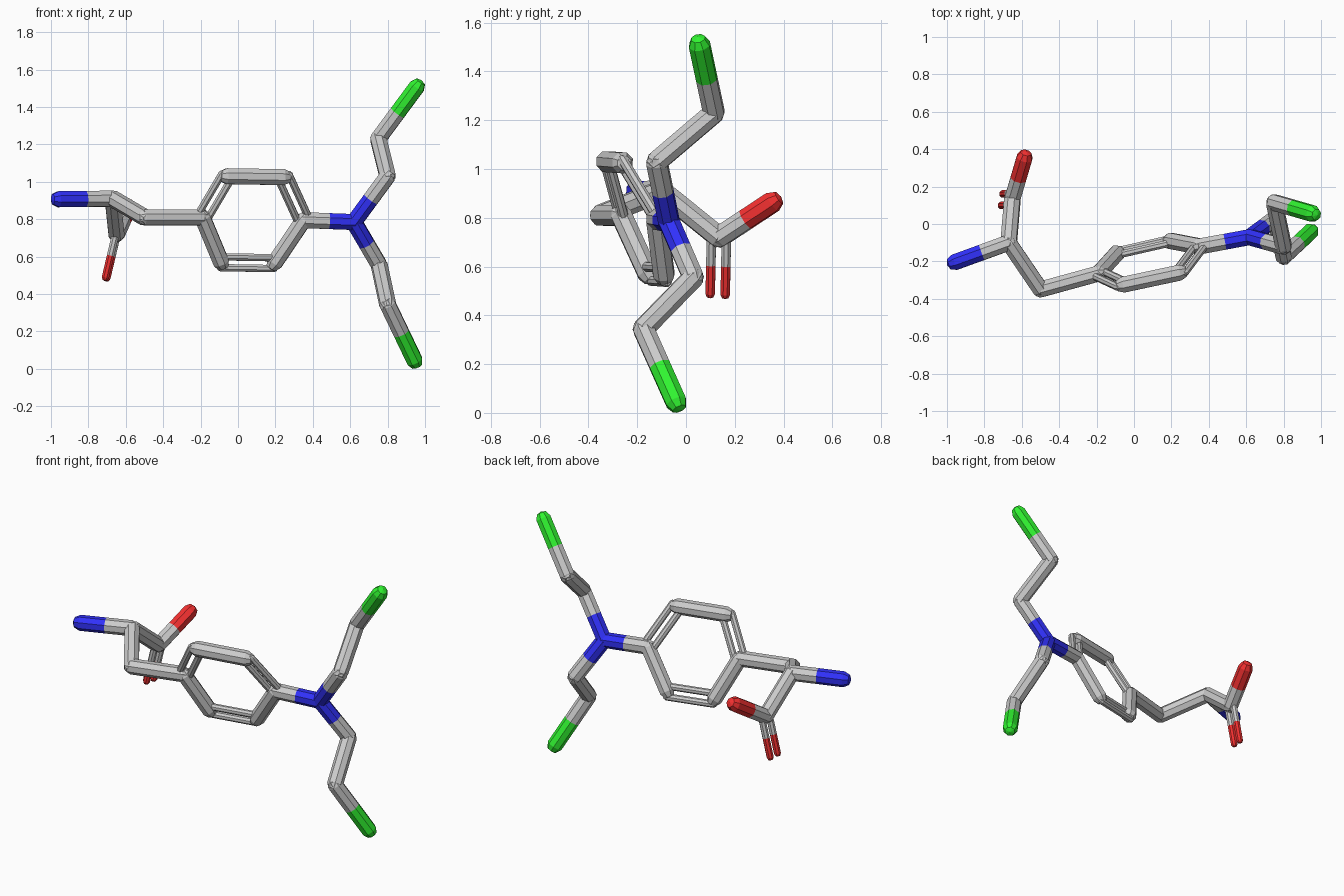
import bpy, bmesh, math
from mathutils import Vector

if "Cube" in bpy.data.objects:
    bpy.data.objects.remove(bpy.data.objects["Cube"])

R, THIN, GAP, SIDES = 0.046, 0.021, 0.031, 8
COLORS = {"N": (0.03, 0.03, 0.95, 1), "O": (0.9, 0.03, 0.03, 1), "Cl": (0.03, 0.9, 0.03, 1)}

# joints of the stick model: name -> (element, position)
ATOMS = {
    "amine_nitrogen": ("N", (-0.96, -0.205, 0.907)),
    "alpha_carbon": ("C", (-0.67, -0.10, 0.91)),
    "acid_carbon": ("C", (-0.65, 0.135, 0.72)),
    "acid_hydroxyl": ("O", (-0.585, 0.355, 0.865)),
    "acid_oxygen": ("O", (-0.705, 0.13, 0.487)),
    "link_carbon": ("C", (-0.50, -0.35, 0.81)),
    "ring_left": ("C", (-0.19, -0.265, 0.81)),
    "ring_top_left": ("C", (-0.06, -0.325, 1.03)),
    "ring_top_right": ("C", (0.245, -0.26, 1.025)),
    "ring_right": ("C", (0.35, -0.12, 0.795)),
    "ring_bottom_right": ("C", (0.195, -0.09, 0.565)),
    "ring_bottom_left": ("C", (-0.09, -0.155, 0.57)),
    "hub_nitrogen": ("N", (0.62, -0.07, 0.785)),
    "upper_arm_inner": ("C", (0.80, -0.12, 1.03)),
    "upper_arm_outer": ("C", (0.75, 0.115, 1.23)),
    "upper_arm_tip": ("Cl", (0.957, 0.055, 1.51)),
    "lower_arm_inner": ("C", (0.755, 0.03, 0.555)),
    "lower_arm_outer": ("C", (0.80, -0.175, 0.345)),
    "lower_arm_tip": ("Cl", (0.945, -0.04, 0.043)),
}
CHAINS = [
    "amine_nitrogen alpha_carbon acid_carbon acid_hydroxyl",
    "alpha_carbon link_carbon ring_left ring_bottom_left",
    "ring_top_left ring_top_right",
    "ring_bottom_right ring_right hub_nitrogen",
    "hub_nitrogen upper_arm_inner upper_arm_outer upper_arm_tip",
    "hub_nitrogen lower_arm_inner lower_arm_outer lower_arm_tip",
]
# double sticks: start, end, neighbour that fixes the plane of the pair
DOUBLES = [
    ("acid_carbon", "acid_oxygen", "acid_hydroxyl"),
    ("ring_left", "ring_top_left", "ring_right"),
    ("ring_top_right", "ring_right", "ring_left"),
    ("ring_bottom_right", "ring_bottom_left", "ring_top_right"),
]
pos = {k: Vector(v[1]) for k, v in ATOMS.items()}
meshes = {k: bmesh.new() for k in ATOMS}


def half_stick(bm, joint, mid, r):
    """Faceted rod from mid to joint with a blunt dome at the joint."""
    d = (joint - mid).normalized()
    u = d.orthogonal().normalized()
    w = d.cross(u)
    rings = []
    for c, s in ((mid, 1), (joint, 1), (joint + d * r * 0.7, 0.66)):
        rings.append([bm.verts.new(c + (u * math.cos(a) + w * math.sin(a)) * r * s)
                      for a in (math.tau * (i + 0.5) / SIDES for i in range(SIDES))])
    for lo, hi in zip(rings, rings[1:]):
        for i in range(SIDES):
            j = (i + 1) % SIDES
            bm.faces.new((lo[i], lo[j], hi[j], hi[i]))
    tip = bm.verts.new(joint + d * r * 0.92)
    for i in range(SIDES):
        bm.faces.new((rings[-1][i], rings[-1][(i + 1) % SIDES], tip))


def bond(a, b, r, off=Vector()):
    mid = (pos[a] + pos[b]) / 2 + off
    half_stick(meshes[a], pos[a] + off, mid, r)
    half_stick(meshes[b], pos[b] + off, mid, r)


# single sticks
for chain in CHAINS:
    names = chain.split()
    for a, b in zip(names, names[1:]):
        bond(a, b, R)

# paired thin sticks
for a, b, ref in DOUBLES:
    d = (pos[b] - pos[a]).normalized()
    side = pos[ref] - pos[a]
    side = (side - d * side.dot(d)).normalized() * GAP
    bond(a, b, THIN, side)
    bond(a, b, THIN, -side)

# one coloured object per joint
mats = {}
for el, col in COLORS.items():
    mats[el] = bpy.data.materials.new("stick_" + el.lower())
    mats[el].diffuse_color = col
for name, bm in meshes.items():
    me = bpy.data.meshes.new(name)
    bm.to_mesh(me)
    bm.free()
    ob = bpy.data.objects.new(name, me)
    bpy.context.collection.objects.link(ob)
    if ATOMS[name][0] in mats:
        me.materials.append(mats[ATOMS[name][0]])

for m in bpy.data.materials:
    if m.users and not m.is_grease_pencil:
        m.use_nodes = True
        m.node_tree.nodes["Principled BSDF"].inputs["Base Color"].default_value = m.diffuse_color
